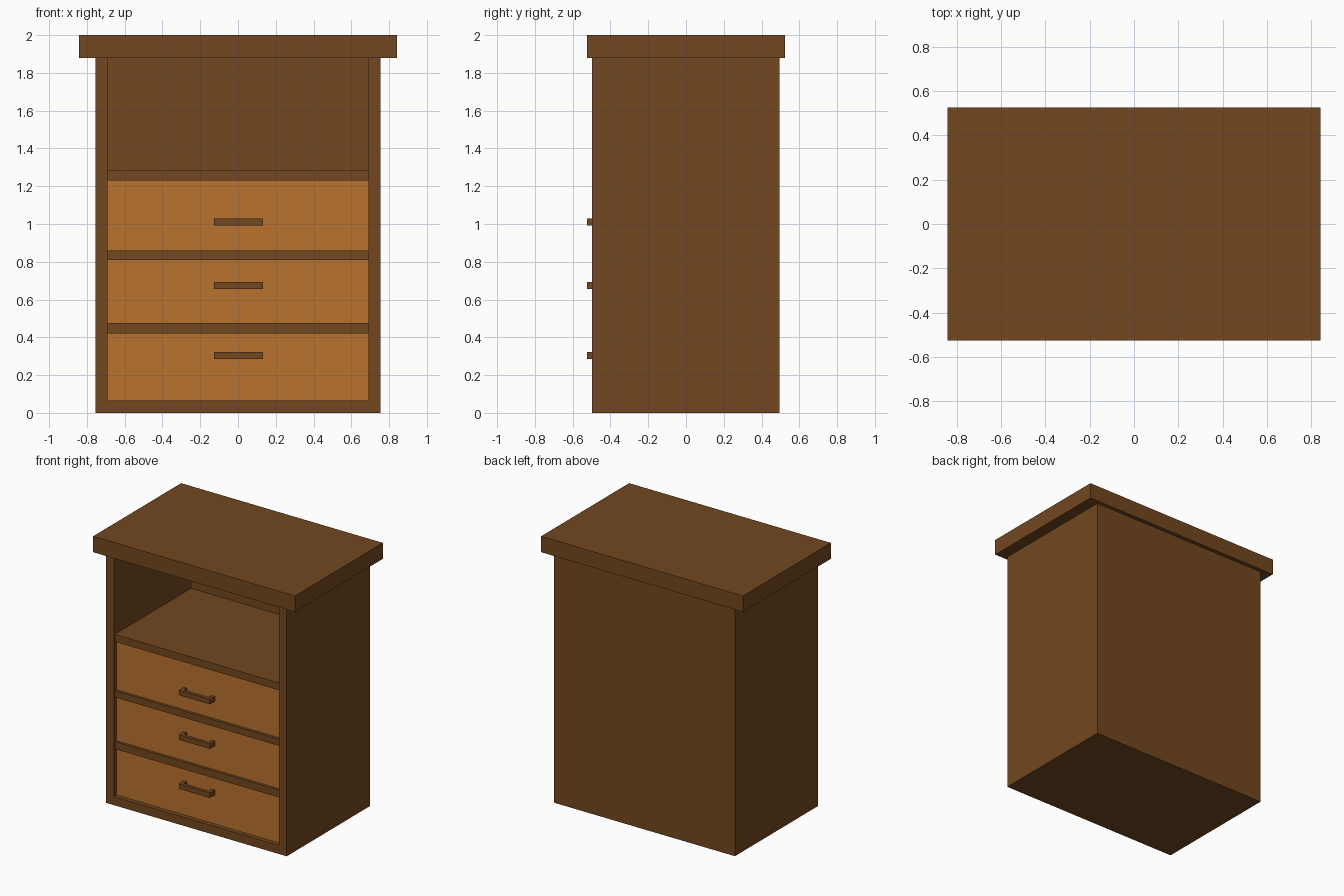
import bpy
import bmesh
from mathutils import Matrix, Vector

if "Cube" in bpy.data.objects:
    bpy.data.objects.remove(bpy.data.objects["Cube"])


def material(name, color):
    mat = bpy.data.materials.new(name)
    mat.diffuse_color = color
    mat.use_nodes = True
    mat.node_tree.nodes["Principled BSDF"].inputs["Base Color"].default_value = mat.diffuse_color
    return mat


dark = material("dark_wood", (0.17, 0.065, 0.014, 1))
light = material("light_wood", (0.48, 0.168, 0.027, 1))


def add_mesh(name, bm, mat):
    bmesh.ops.recalc_face_normals(bm, faces=bm.faces)
    mesh = bpy.data.meshes.new(name)
    bm.to_mesh(mesh)
    bm.free()
    mesh.materials.append(mat)
    obj = bpy.data.objects.new(name, mesh)
    bpy.context.collection.objects.link(obj)
    return obj


def box(name, x, y, z, mat):
    lo, hi = Vector((x[0], y[0], z[0])), Vector((x[1], y[1], z[1]))
    bm = bmesh.new()
    bmesh.ops.create_cube(bm, size=1, matrix=Matrix.Translation((lo + hi) / 2)
                          @ Matrix.Diagonal((*(hi - lo), 1)))
    return add_mesh(name, bm, mat)


def prism(name, outline, direction, mat):
    bm = bmesh.new()
    face = bm.faces.new([bm.verts.new(p) for p in outline])
    ext = bmesh.ops.extrude_face_region(bm, geom=[face], use_keep_orig=True)
    verts = [v for v in ext["geom"] if isinstance(v, bmesh.types.BMVert)]
    bmesh.ops.translate(bm, verts=verts, vec=direction)
    return add_mesh(name, bm, mat)


W, IN = 0.755, 0.69             # outer and inner half widths
FRONT, BACK = -0.497, 0.495
INNER_BACK, DRAWER_Y = 0.425, -0.465
BASE, TOP = 0.065, 1.88

# Carcass: U-shaped sides and base in one piece, closed by a back panel
prism("carcass", [(x, FRONT, z) for x, z in (
    (-W, 0), (W, 0), (W, TOP), (IN, TOP), (IN, BASE),
    (-IN, BASE), (-IN, TOP), (-W, TOP))], (0, BACK - FRONT, 0), dark)
box("back_panel", (-IN, IN), (INNER_BACK, BACK), (BASE, TOP), dark)
box("top_slab", (-0.843, 0.843), (-0.525, 0.525), (TOP, 2.0), dark)

# Shelves, set back slightly from the carcass front
shelves = [(0.42, 0.475), (0.81, 0.86), (1.23, 1.285)]
for i, z in enumerate(shelves):
    box(f"shelf_{i + 1}", (-IN, IN), (-0.485, INNER_BACK), z, dark)

# Drawers fill the bays below each shelf, each with a U-shaped pull
floors = [BASE, shelves[0][1], shelves[1][1]]
handle_heights = [0.285, 0.655, 0.992]
x0, x1, y0, t = -0.127, 0.133, -0.525, 0.025
for i, (floor, shelf, hz) in enumerate(zip(floors, shelves, handle_heights)):
    box(f"drawer_{i + 1}", (-IN, IN), (DRAWER_Y, INNER_BACK), (floor, shelf[0]), light)
    prism(f"drawer_handle_{i + 1}", [(x, y, hz) for x, y in (
        (x0, y0), (x1, y0), (x1, DRAWER_Y), (x1 - t, DRAWER_Y), (x1 - t, y0 + t),
        (x0 + t, y0 + t), (x0 + t, DRAWER_Y), (x0, DRAWER_Y))], (0, 0, 0.038), dark)
